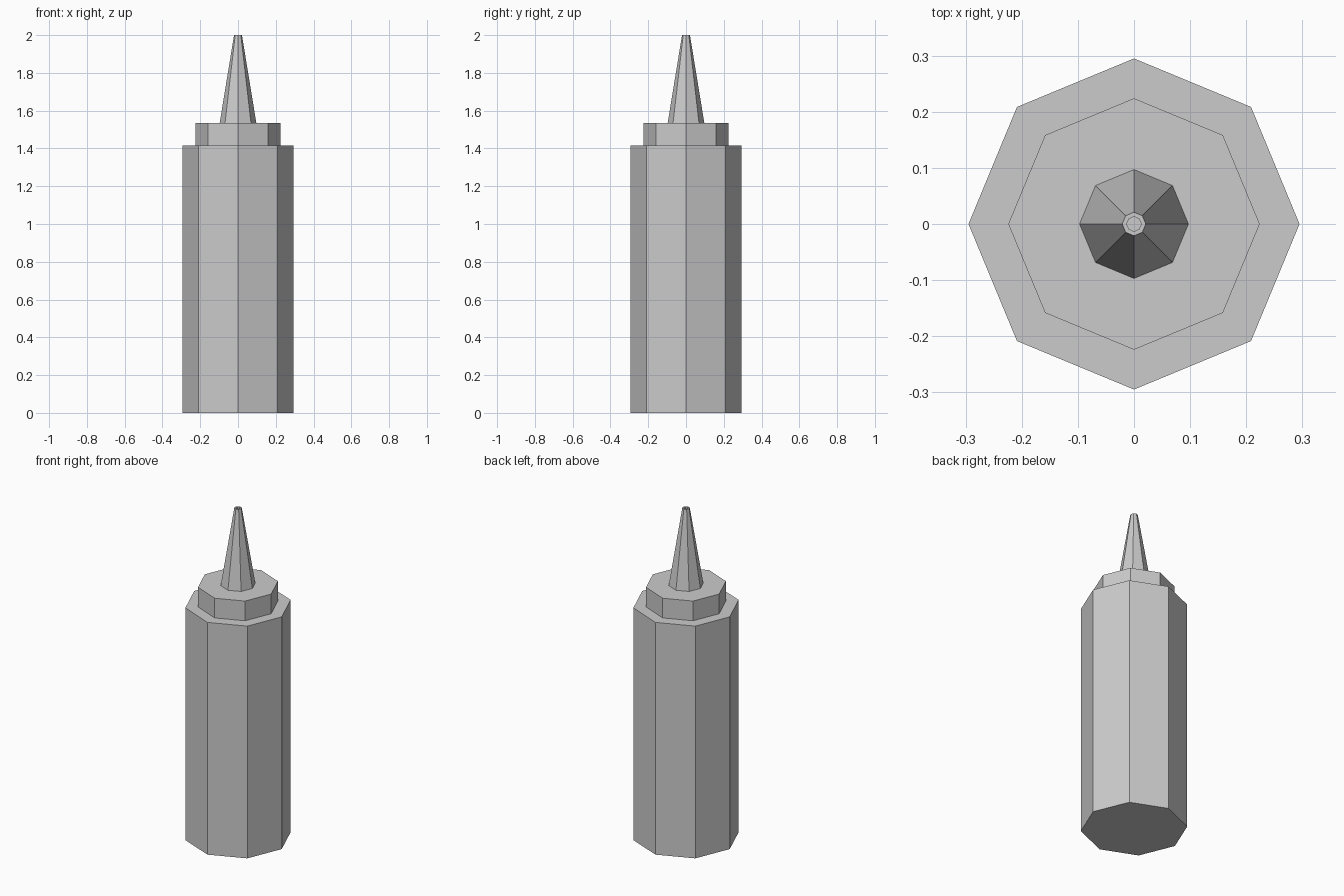
import bpy
from math import cos, sin, pi

if "Cube" in bpy.data.objects:
    bpy.data.objects.remove(bpy.data.objects["Cube"])

SIDES = 8


def lathe(name, profile, cap_start=False, cap_end=False):
    """Revolve (radius, z) points into a flat-faced octagonal part."""
    verts = [(r * cos(2 * pi * i / SIDES), r * sin(2 * pi * i / SIDES), z)
             for r, z in profile for i in range(SIDES)]
    faces = []
    for k in range(len(profile) - 1):
        a, b = k * SIDES, (k + 1) * SIDES
        for i in range(SIDES):
            j = (i + 1) % SIDES
            faces.append((a + i, a + j, b + j, b + i))
    if cap_start:
        faces.append(tuple(reversed(range(SIDES))))
    if cap_end:
        last = (len(profile) - 1) * SIDES
        faces.append(tuple(range(last, last + SIDES)))
    mesh = bpy.data.meshes.new(name)
    mesh.from_pydata(verts, [], faces)
    mesh.update()
    obj = bpy.data.objects.new(name, mesh)
    bpy.context.collection.objects.link(obj)
    return obj


# Bottle body with its shoulder, open under the cap
lathe("bottle_body", [(0.295, 0), (0.295, 1.415), (0.224, 1.415)], cap_start=True)

# Screw cap, open under the nozzle
lathe("screw_cap", [(0.224, 1.415), (0.224, 1.535), (0.097, 1.535)])

# Tapered nozzle with a small recessed opening at the tip
lathe("nozzle", [(0.097, 1.535), (0.021, 2.0), (0.013, 2.0), (0.013, 1.97)], cap_end=True)
